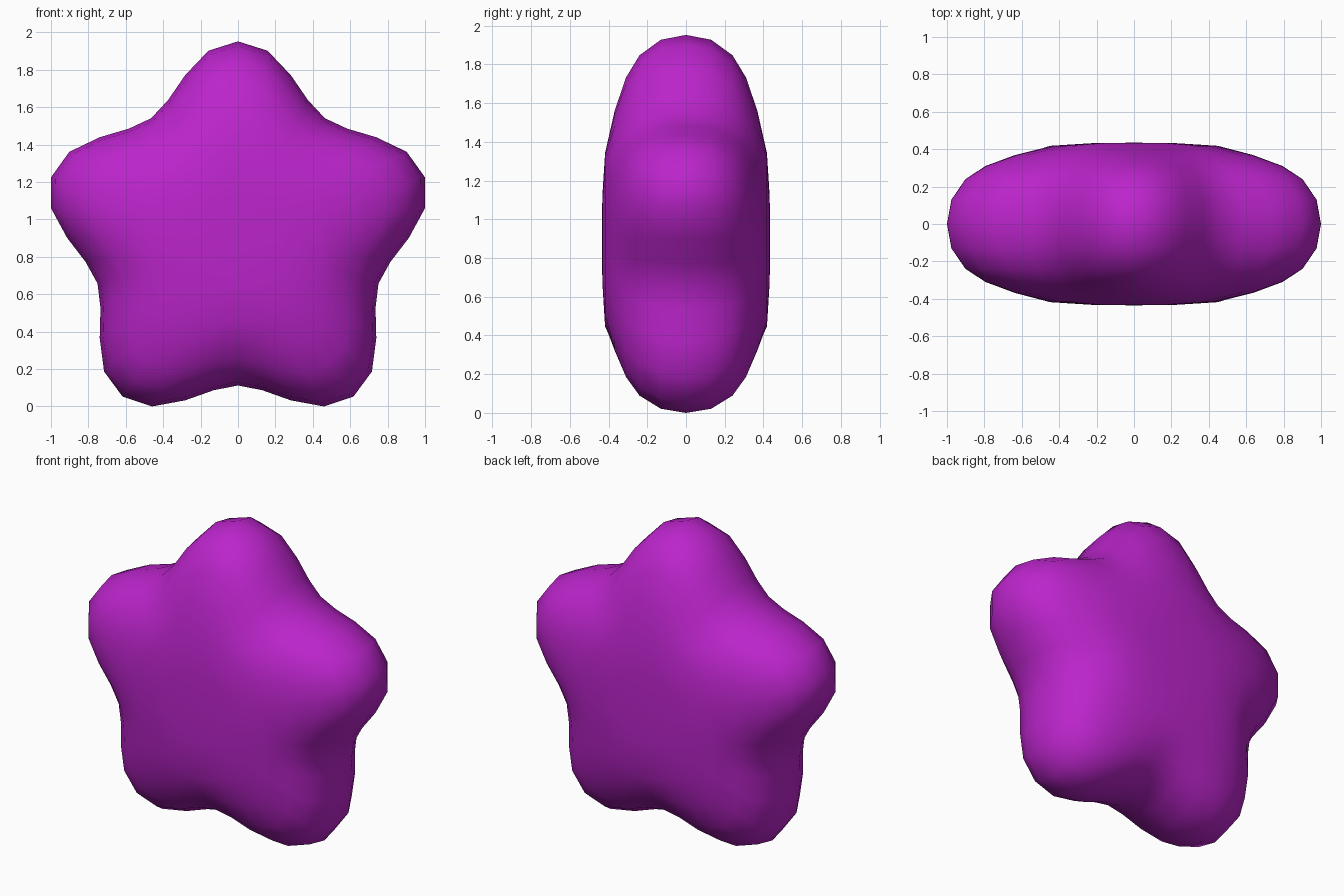
import bpy, bmesh, math

if "Cube" in bpy.data.objects:
    bpy.data.objects.remove(bpy.data.objects["Cube"])

# colour
mat = bpy.data.materials.new("purple")
mat.diffuse_color = (0.5, 0.018, 0.6, 1)
mat.use_nodes = True
mat.node_tree.nodes["Principled BSDF"].inputs["Base Color"].default_value = mat.diffuse_color

CZ = 0.902
N = 40                                        # 8 segments per arm
WAVE = [1, 0.855, 0.477, 0.135, 0]            # arm tip -> valley
# (depth, radius at arm tip, radius at valley), from rim to flat middle
RINGS = [(0, 1.05, 0.79), (0.13, 1.025, 0.772), (0.24, 0.945, 0.72),
         (0.31, 0.83, 0.65), (0.368, 0.66, 0.565), (0.418, 0.44, 0.455),
         (0.432, 0.22, 0.23)]

bm = bmesh.new()


def ring(y, tip, valley):
    out = []
    for i in range(N):
        k = i % 8
        w = WAVE[min(k, 8 - k)]
        r = valley + (tip - valley) * w
        a = 2 * math.pi * i / N
        out.append(bm.verts.new((r * math.sin(a), y, CZ + r * math.cos(a))))
    return out


# puffy star: rings stacked front to back, closed by a pole on each side
levels = [(-y, t, v) for y, t, v in reversed(RINGS)] + RINGS[1:]
loops = [ring(*l) for l in levels]
for a, b in zip(loops, loops[1:]):
    for i in range(N):
        j = (i + 1) % N
        bm.faces.new((a[i], a[j], b[j], b[i]))
for loop, y in ((loops[0], -0.435), (loops[-1], 0.435)):
    pole = bm.verts.new((0, y, CZ))
    for i in range(N):
        bm.faces.new((loop[i], loop[(i + 1) % N], pole))
bmesh.ops.recalc_face_normals(bm, faces=bm.faces)
for f in bm.faces:
    f.smooth = True

me = bpy.data.meshes.new("puffy_star")
bm.to_mesh(me)
bm.free()
me.materials.append(mat)
star = bpy.data.objects.new("puffy_star", me)
bpy.context.collection.objects.link(star)
